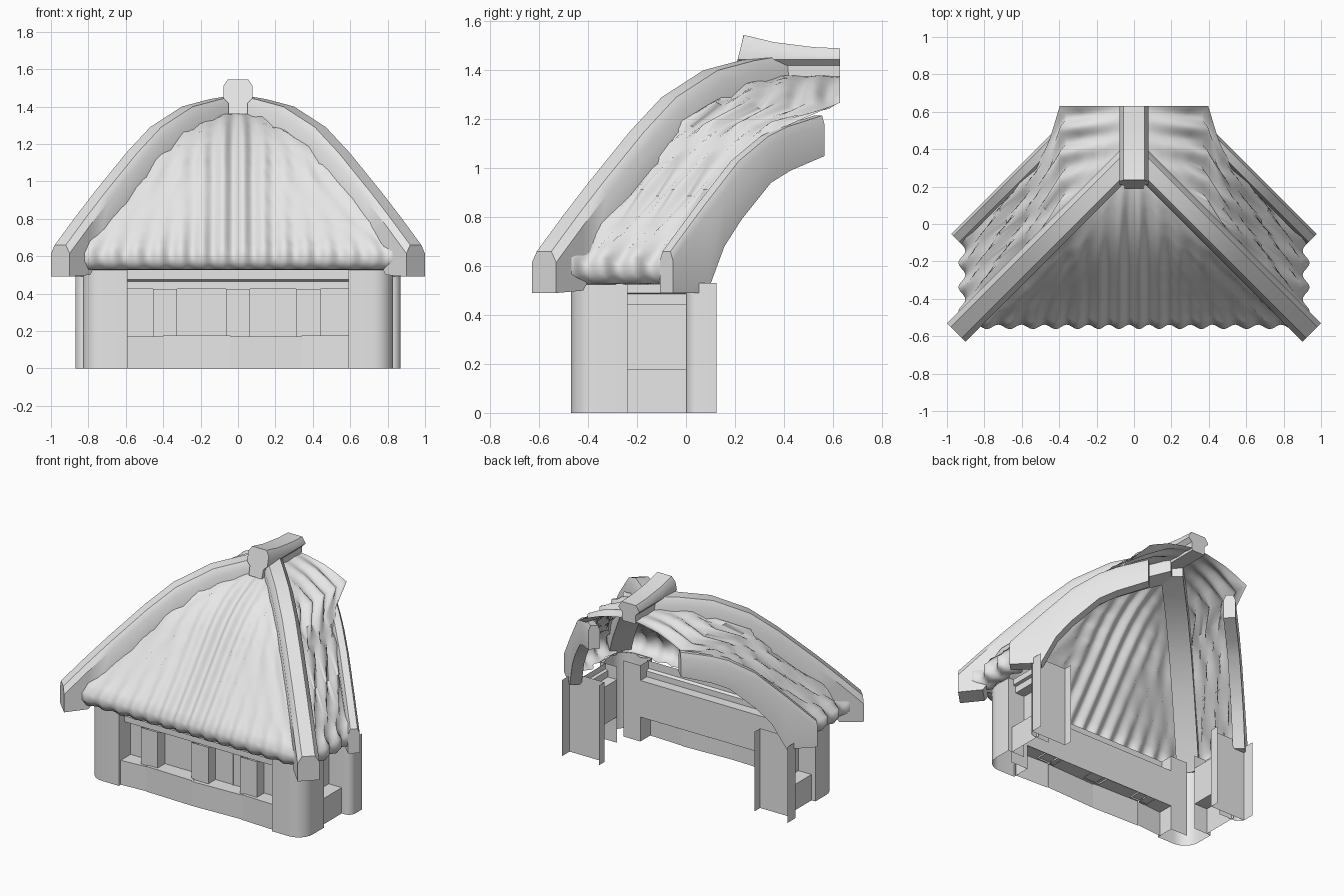
import bpy, bmesh, math
from mathutils import Vector

if "Cube" in bpy.data.objects:
    bpy.data.objects.remove(bpy.data.objects["Cube"])

GREY = (0.8, 0.8, 0.8, 1.0)
plain = bpy.data.materials.new("plain_grey")
plain.use_nodes = True
plain.diffuse_color = GREY
plain.node_tree.nodes["Principled BSDF"].inputs["Base Color"].default_value = GREY

APEX_Y = 0.37      # where the hips meet
BACK_Y = 0.63      # cut rear end of the building


def sheet(name, rows, closed=False, toward=None, angle=35):
    """Skin rows of points; closed rows get end caps, open ones face toward a vector."""
    bm = bmesh.new()
    grid = [[bm.verts.new(p) for p in row] for row in rows]
    n = len(rows[0])
    for a, b in zip(grid, grid[1:]):
        for i in range(n if closed else n - 1):
            j = (i + 1) % n
            bm.faces.new((a[i], a[j], b[j], b[i]))
    if closed:
        bm.faces.new(grid[0])
        bm.faces.new(grid[-1])
        bmesh.ops.recalc_face_normals(bm, faces=bm.faces)
    elif toward:
        bm.normal_update()
        total = sum((f.normal * f.calc_area() for f in bm.faces), Vector())
        if total.dot(Vector(toward)) < 0:
            bmesh.ops.reverse_faces(bm, faces=bm.faces)
    mesh = bpy.data.meshes.new(name)
    bm.to_mesh(mesh)
    bm.free()
    mesh.materials.append(plain)
    mesh.shade_smooth()
    mesh.set_sharp_from_angle(angle=math.radians(angle))
    obj = bpy.data.objects.new(name, mesh)
    bpy.context.collection.objects.link(obj)
    return obj


def lerp(table, t):
    """Piecewise linear lookup in (key, value) pairs with rising keys."""
    for (a, va), (b, vb) in zip(table, table[1:]):
        if t <= b:
            return va + (vb - va) * (t - a) / (b - a)
    return table[-1][1]


# Roof section: distance out from the apex, height; ends with the rolled eave
ROOF = [(0, 1.38), (.08, 1.375), (.15, 1.36), (.22, 1.34), (.3, 1.3), (.38, 1.255),
        (.47, 1.18), (.54, 1.105), (.6, 1.03), (.7, .9), (.8, .77), (.88, .67),
        (.92, .62), (.92, .57), (.89, .53), (.83, .525)]


def front_roof():
    rows = []
    for d, z in ROOF:
        row = []
        for i in range(133):
            x = (i / 66 - 1) * max(d, .01)
            s = math.sin(math.tau * x / .115 + .8 * math.sin(5 * x)) * min(1, d * 3)
            row.append((x, APEX_Y - d - .012 * s, z + .012 * s * (z > .6)))
        rows.append(row)
    sheet("front_roof_thatch", rows, toward=(0, -1, 1), angle=60)


def side_roof(sx, side):
    rows = []
    for d, z in ROOF:
        lo = APEX_Y - d
        hi = min(BACK_Y, .88 - d + (.2 if d < .45 else 0))
        row = []
        for i in range(81):
            y = lo + (hi - lo) * i / 80
            s = math.sin(math.tau * (y + .12 * d) / .13) * min(1, d * 3)
            row.append((sx * (d + .018 * s), y, z + .014 * s * (z > .6)))
        rows.append(row)
    sheet(side + "_roof_thatch", rows, toward=(sx, 0, 1), angle=60)


# Hip beams: distance, underside height, top height
FRONT_BEAM = [(0, 1.3, 1.46), (.12, 1.26, 1.44), (.27, 1.2, 1.4), (.44, 1.07, 1.29),
              (.57, .92, 1.15), (.74, .68, .94), (.84, .5, .81), (.95, .49, .66)]
REAR_BEAM = [(.33, 1.05, 1.215), (.47, .99, 1.17), (.55, .94, 1.13), (.67, .79, 1.03),
             (.74, .68, .94), (.81, .49, .85), (.95, .49, .66)]


def beam(name, path, sx, place, along, half):
    across = Vector((-along[1], along[0], 0)).normalized()
    rows = []
    for d, low, top in path:
        base = Vector(place(d))
        bev = min(.045, half)
        section = [(-1, low), (-1, top - bev), (-.6, top), (.6, top), (1, top - bev), (1, low)]
        rows.append([base + across * half * a + Vector((0, 0, z)) for a, z in section])
    sheet(name, rows, closed=True, angle=40)


def arc(cx, cy, r, a0, a1, n=6):
    return [(cx + r * math.cos(math.radians(a0 + (a1 - a0) * i / n)),
             cy + r * math.sin(math.radians(a0 + (a1 - a0) * i / n))) for i in range(n + 1)]


def upright(name, plan, sx, height, toward):
    """Open shell wall following a plan line."""
    rows = [[(sx * x, y, z) for x, y in plan] for z in (0, height)]
    sheet(name, rows, toward=toward)


def channel(name, plan, z0, z1, toward):
    sheet(name, [[(x, y, z) for x, y in plan] for z in (z0, z1)], toward=toward)


front_roof()
for sx, side in ((1, "left"), (-1, "right")):
    side_roof(sx, side)
    beam(side + "_front_hip_beam", FRONT_BEAM, sx,
         lambda d: (sx * d, APEX_Y - d, 0), (sx, -1), .07)
    beam(side + "_rear_hip_beam", REAR_BEAM, sx,
         lambda d: (sx * d, .87 - d, 0), (sx, -1), .038)

    # Rounded corner posts, open toward the inside
    corner = [(.72, -.34), (.59, -.34), (.59, -.47)] + arc(.72, -.36, .11, -90, 0)
    corner += [(.83, -.24), (.7, -.24)]
    upright(side + "_front_post", corner, sx, .53, (sx, -1, 0))
    rear = [(.7, 0)] + arc(.82, .05, .05, -90, 0) + [(.87, .125)]
    upright(side + "_rear_post", rear, sx, .53, (sx, -1, 0))
    upright(side + "_rear_post_plate", [(.6, .1), (.6, .04), (.87, .04)], sx, .555, (0, 1, 0))

    # Side wall: sill, ledge, panel and lintel in one section
    section = [(.8, 0), (.8, .18), (.7, .18), (.7, .44), (.77, .44),
               (.77, .485), (.79, .49), (.79, .53)]
    sheet(side + "_wall", [[(sx * x, y, z) for x, z in section] for y in (-.24, .02)],
          toward=(sx, 0, 0))

# Front sill of four uneven blocks
edges = [-.6, -.4, -.04, .34, .6]
for i, (a, b) in enumerate(zip(edges, edges[1:])):
    y0, y1 = (-.44, -.45) if i % 2 else (-.45, -.435)
    top = .17 + .006 * (i % 2)
    rows = [[(x, y, 0), (x, y, top), (x, -.34, top)] for x, y in ((a, y0), (b, y1))]
    sheet("front_sill_block", rows, toward=(0, -1, 0))

# Front panel and stepped lintel above it
section = [(-.34, .17), (-.34, .425), (-.41, .425), (-.41, .465), (-.43, .475), (-.43, .53)]
sheet("front_wall", [[(x, y, z) for y, z in section] for x in (-.6, .6)], toward=(0, -1, 0))

# Three short pillars and the panel seams between them
for x in (-.39, 0, .375):
    h = .065
    channel("front_pillar", [(x - h, -.34), (x - h, -.42), (x + h, -.42), (x + h, -.34)],
            .165, .425, (0, -1, 0))
for x in (-.2, .2):
    channel("panel_seam", [(x - .004, -.34), (x - .004, -.345), (x + .004, -.345),
                           (x + .004, -.34)], .17, .425, (0, -1, 0))

# Ridge cap with a raised, slanted nose
RIDGE = [(.2, 1.545, 0), (.235, 1.545, 0), (.36, 1.515, .0), (.52, 1.495, 0), (BACK_Y, 1.49, 0)]
rows = []
for k, (y, top, _) in enumerate(RIDGE):
    half = [(.05, 1.36), (.052, 1.42), (.078, 1.445), (.078, top - .035), (.055, top)]
    loop = half + [(-x, z) for x, z in reversed(half)]
    lean = .035 if k == 0 else 0
    rows.append([(x, y + lean * (z - 1.4) / .14, z) for x, z in loop])
sheet("ridge_cap", rows, closed=True, angle=40)
